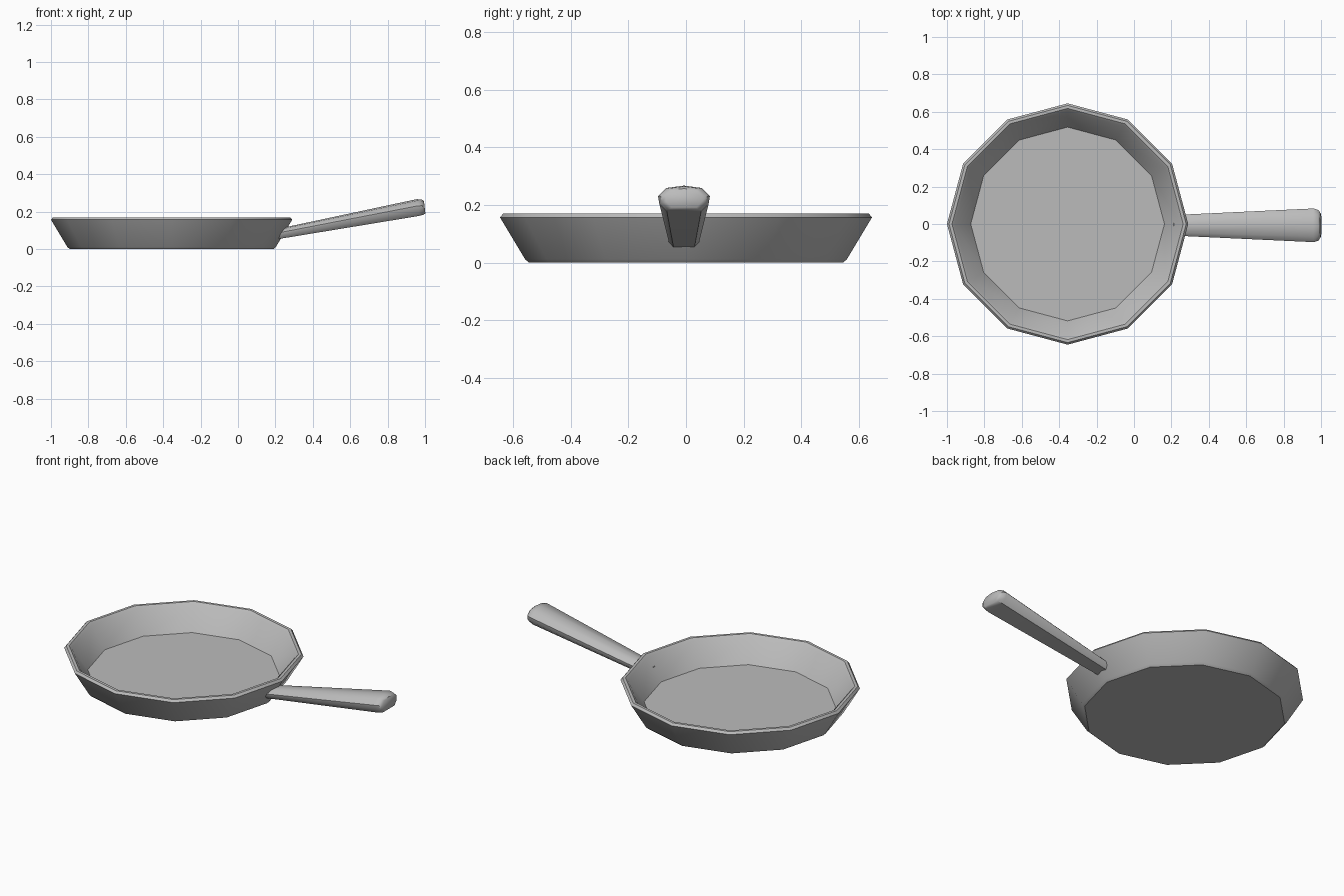
import bpy
import bmesh
from math import cos, sin, pi, radians

cube = bpy.data.objects.get("Cube")
if cube:
    bpy.data.objects.remove(cube, do_unlink=True)

# Single bare metal colour
metal = bpy.data.materials.new("grey metal")
metal.use_nodes = True
GREY = (0.5, 0.5, 0.5, 1)
metal.diffuse_color = GREY
metal.node_tree.nodes["Principled BSDF"].inputs["Base Color"].default_value = GREY


def loft(name, rings, location, angle):
    """Skin a stack of equal rings, cap both ends and smooth below the angle."""
    bm = bmesh.new()
    loops = [[bm.verts.new(p) for p in ring] for ring in rings]
    for a, b in zip(loops, loops[1:]):
        for i in range(len(a)):
            j = (i + 1) % len(a)
            bm.faces.new((a[i], a[j], b[j], b[i]))
    bm.faces.new(loops[0][::-1])
    bm.faces.new(loops[-1])
    bmesh.ops.recalc_face_normals(bm, faces=bm.faces)
    mesh = bpy.data.meshes.new(name)
    bm.to_mesh(mesh)
    bm.free()
    mesh.materials.append(metal)
    obj = bpy.data.objects.new(name, mesh)
    obj.location = location
    bpy.context.collection.objects.link(obj)
    bpy.ops.object.select_all(action="DESELECT")
    obj.select_set(True)
    bpy.context.view_layer.objects.active = obj
    bpy.ops.object.shade_smooth_by_angle(angle=radians(angle))
    return obj


# Pan body: twelve-sided dish, from the underside over the rim to the floor
SIDES = 12
profile = [(0.545, 0), (0.558, 0.012), (0.645, 0.157), (0.634, 0.17),
           (0.618, 0.17), (0.604, 0.157), (0.518, 0.032)]
dish = [[(r * cos(2 * pi * i / SIDES), r * sin(2 * pi * i / SIDES), z)
         for i in range(SIDES)] for r, z in profile]
loft("pan_body", dish, (-0.355, 0, 0), 35)

# Handle: flattened section with a crowned top, widening towards the tip
half = [(0.68, 0.82), (1, 0.2), (0.95, -0.4), (0.66, -1)]
section = [(0, 1)] + half + [(-y, h) for y, h in reversed(half)]
stations = [(0.215, 0.081, 0.055, 0.027), (0.962, 0.222, 0.09, 0.045),
            (0.988, 0.224, 0.081, 0.04), (0.998, 0.224, 0.064, 0.033)]
TILT = 0.12
grip = [[(x - TILT * h * height, y * width, z + h * height) for y, h in section]
        for x, z, width, height in stations]
loft("handle", grip, (0, -0.007, 0), 40)
